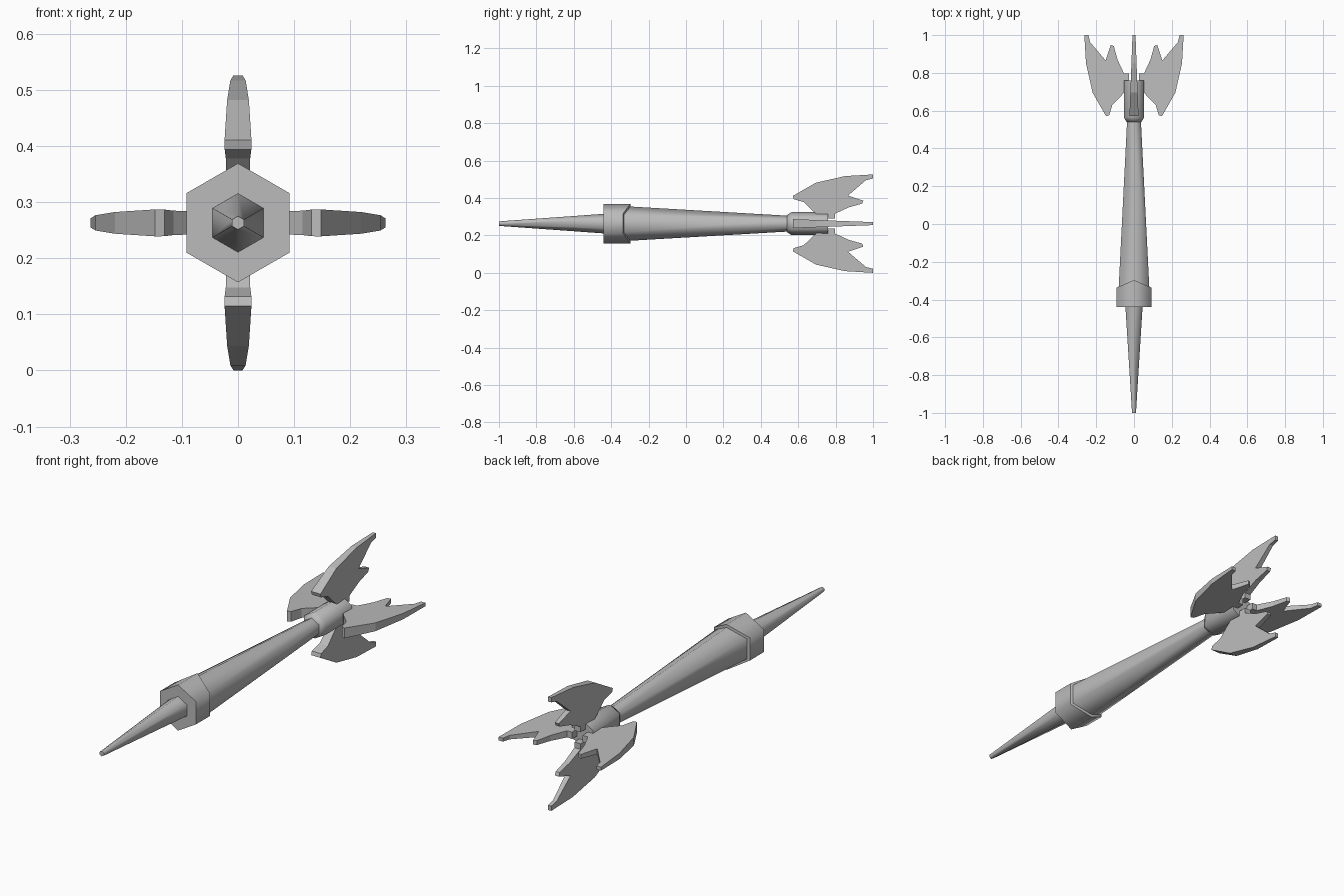
import bpy, bmesh, math

if "Cube" in bpy.data.objects:
    bpy.data.objects.remove(bpy.data.objects["Cube"])

AXIS_Z = 0.263
grey = bpy.data.materials.new("grey")
grey.diffuse_color = (0.5, 0.5, 0.5, 1)
grey.use_nodes = True
grey.node_tree.nodes["Principled BSDF"].inputs["Base Color"].default_value = grey.diffuse_color


def finish(name, bm, smooth=False):
    bmesh.ops.recalc_face_normals(bm, faces=bm.faces[:])
    mesh = bpy.data.meshes.new(name)
    bm.to_mesh(mesh)
    bm.free()
    mesh.materials.append(grey)
    ob = bpy.data.objects.new(name, mesh)
    bpy.context.collection.objects.link(ob)
    ob.location.z = AXIS_Z
    if smooth:
        bpy.ops.object.select_all(action='DESELECT')
        ob.select_set(True)
        bpy.context.view_layer.objects.active = ob
        bpy.ops.object.shade_smooth_by_angle(angle=math.radians(62))
    return ob


def hex_loft(name, sections, smooth=True):
    """Six-sided tube along y; each section is (y of ridges, y of side corners, radius)."""
    bm = bmesh.new()
    rings = []
    for y_ridge, y_side, r in sections:
        ring = []
        for i in range(6):
            a = math.radians(90 + 60 * i)
            ring.append(bm.verts.new((r * math.cos(a), y_ridge if i % 3 == 0 else y_side,
                                      r * math.sin(a))))
        rings.append(ring)
    for a, b in zip(rings, rings[1:]):
        for i in range(6):
            j = (i + 1) % 6
            bm.faces.new((a[i], a[j], b[j], b[i]))
    bm.faces.new(rings[0])
    # the last ring may be a chevron, so cap it as two flat halves
    e = rings[-1]
    bm.faces.new(e[0:4])
    bm.faces.new((e[3], e[4], e[5], e[0]))
    return finish(name, bm, smooth)


# Shaft parts
hex_loft("spike", [(-1, -1, 0.012), (-0.43, -0.43, 0.053)])
hex_loft("collar", [(-0.44, -0.44, 0.106), (-0.297, -0.337, 0.106)])
hex_loft("body", [(-0.36, -0.36, 0.095), (0.55, 0.55, 0.042)])
hex_loft("tail_socket", [(0.54, 0.54, 0.046), (0.565, 0.565, 0.062), (0.76, 0.76, 0.062)])

# Fin outline as (y, distance from axis)
OUTLINE = [(1, 0.263), (0.85, 0.254), (0.695, 0.219), (0.571, 0.148), (0.576, 0.131),
           (0.63, 0.115), (0.68, 0.066), (0.70, 0.050), (0.70, 0.027), (0.797, 0.027),
           (0.797, 0.053), (0.87, 0.087), (0.942, 0.107), (0.948, 0.123),
           (0.866, 0.150), (0.962, 0.232), (1, 0.241)]


def fin(name, angle):
    """Plate that thins evenly towards the rear."""
    bm = bmesh.new()
    sides = []
    for s in (-1, 1):
        sides.append([bm.verts.new((s * (0.024 - 0.0372 * (y - 0.57)), y, r)) for y, r in OUTLINE])
        bm.faces.new(sides[-1])
    n = len(OUTLINE)
    for i in range(n):
        j = (i + 1) % n
        bm.faces.new((sides[0][i], sides[0][j], sides[1][j], sides[1][i]))
    finish(name, bm).rotation_euler.y = angle


for k, side in enumerate(("top", "right", "bottom", "left")):
    fin("fin_" + side, k * math.pi / 2)
